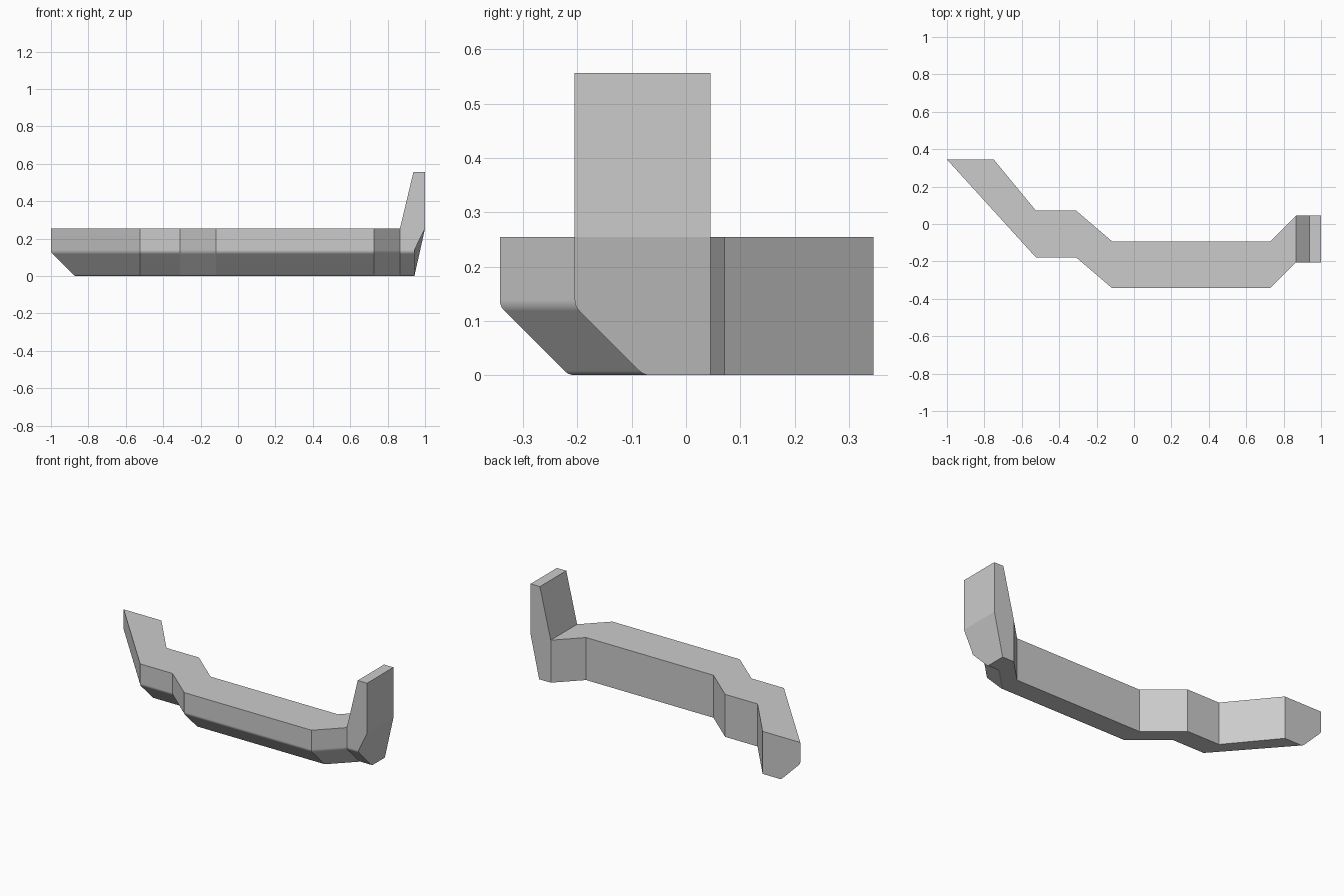
import bpy, bmesh
from math import sin, cos, radians

if "Cube" in bpy.data.objects:
    bpy.data.objects.remove(bpy.data.objects["Cube"])

DEPTH, HEIGHT, CUT, SOFT, SEG = 0.25, 0.255, 0.127, 0.012, 6

# Cross-section (depth from front, height): box with a chamfered lower front edge
run = SOFT / 0.4142          # rounding radius at the two chamfer corners
profile = [(0, HEIGHT)]
for i in range(SEG + 1):     # upper chamfer corner
    a = radians(45 * i / SEG)
    profile.append((run * (1 - cos(a)), CUT + SOFT - run * sin(a)))
for i in range(SEG + 1):     # lower chamfer corner
    a = radians(45 + 45 * i / SEG)
    profile.append((CUT + SOFT - run * cos(a), run * (1 - sin(a))))
profile += [(DEPTH, 0), (DEPTH, HEIGHT)]

bm = bmesh.new()

# Left end section lies along x, the others run front to back
rings = [[bm.verts.new((-1 + d, 0.345, z)) for d, z in profile]]
path = [(-0.525, -0.178), (-0.31, -0.178), (-0.117, -0.343),
        (0.728, -0.343), (0.866, -0.205), (0.943, -0.205)]
for x, y in path:
    rings.append([bm.verts.new((x, y + d, z)) for d, z in profile])

# The last section leans outward at its top
last, prev = rings[-1], rings[-2]
for v in (last[0], last[-1]):
    v.co.x = 1.0

# Skin between the sections, leaving the top open under the upright
n = len(profile)
for a, b in zip(rings, rings[1:]):
    for i in range(n):
        if b is last and i == n - 1:
            continue
        j = (i + 1) % n
        bm.faces.new((a[i], a[j], b[j], b[i]))
bm.faces.new(rings[0])
bm.faces.new(last)

# Upright tab rising from the right end
base = [prev[0], last[0], last[-1], prev[-1]]
top = [bm.verts.new((x, v.co.y, 0.557))
       for x, v in zip((0.938, 1.0, 1.0, 0.938), base)]
for i in range(4):
    j = (i + 1) % 4
    bm.faces.new((base[i], base[j], top[j], top[i]))
bm.faces.new(top)

bmesh.ops.recalc_face_normals(bm, faces=bm.faces)
mesh = bpy.data.meshes.new("bent_trim_bar")
bm.to_mesh(mesh)
bm.free()
bar = bpy.data.objects.new("bent_trim_bar", mesh)
bpy.context.collection.objects.link(bar)

# Soft shading only over the small chamfer rounding
bpy.context.view_layer.objects.active = bar
bar.select_set(True)
bpy.ops.object.shade_smooth_by_angle(angle=radians(12))
weighted = bar.modifiers.new("flat_large_faces", "WEIGHTED_NORMAL")
weighted.keep_sharp = True
